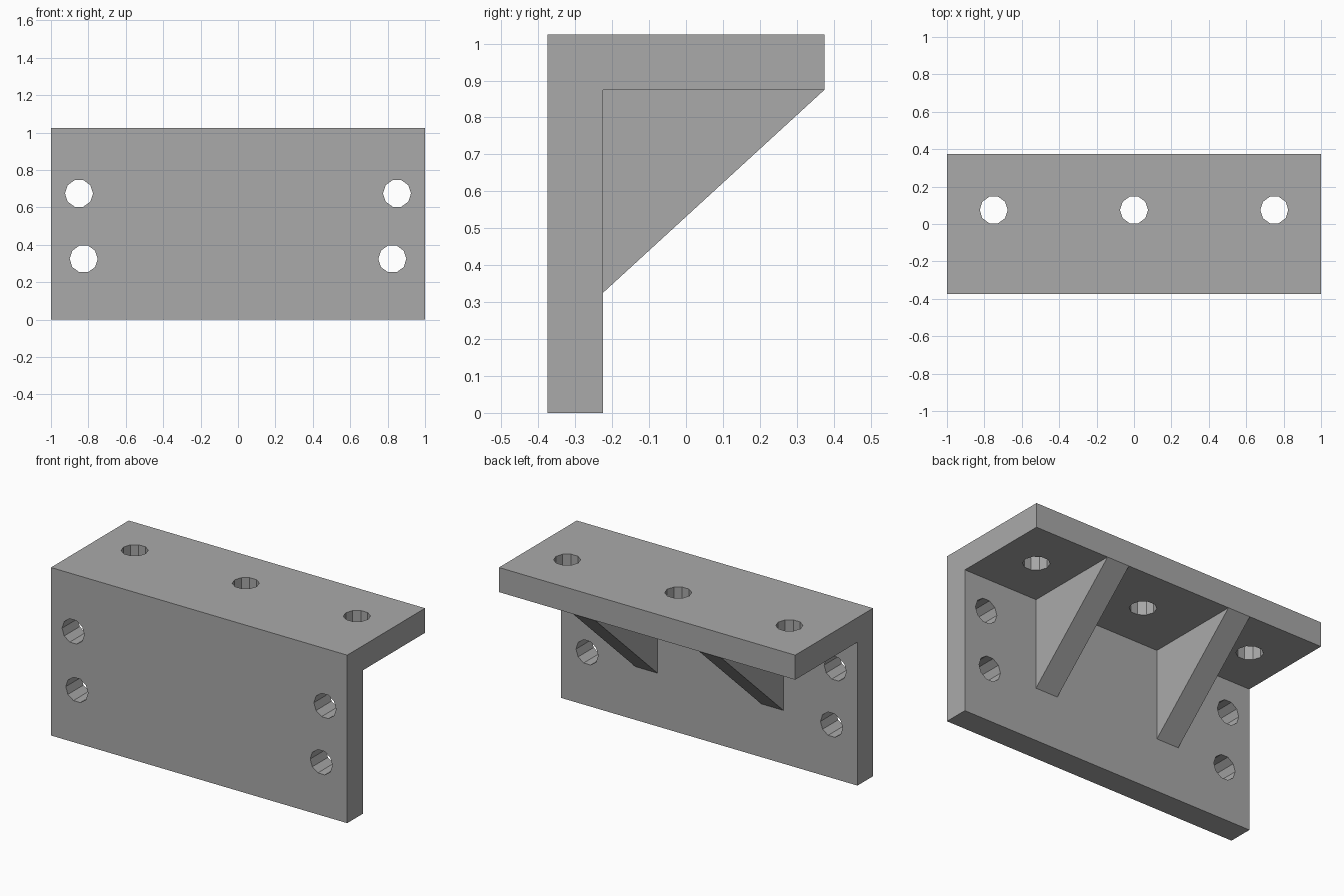
import bpy
import bmesh
from math import pi
from mathutils import Matrix, Vector

cube = bpy.data.objects.get("Cube")
if cube:
    bpy.data.objects.remove(cube, do_unlink=True)

# Sizes
FRONT, BACK = -0.375, 0.375
HEIGHT, THICK = 1.025, 0.15
WALL_BACK = FRONT + THICK
SHELF_BOTTOM = HEIGHT - THICK
HOLE_RADIUS, HOLE_SIDES = 0.075, 10

grey = bpy.data.materials.new("plain_grey")
grey.use_nodes = True
colour = (0.4, 0.4, 0.4, 1)
grey.diffuse_color = colour
grey.node_tree.nodes["Principled BSDF"].inputs["Base Color"].default_value = colour


def make_object(name, bm):
    bmesh.ops.recalc_face_normals(bm, faces=bm.faces)
    mesh = bpy.data.meshes.new(name)
    bm.to_mesh(mesh)
    bm.free()
    mesh.materials.append(grey)
    obj = bpy.data.objects.new(name, mesh)
    bpy.context.collection.objects.link(obj)
    return obj


def extrude_profile(name, profile, x_min, x_max):
    """Sweep a side profile of (y, z) points along x."""
    bm = bmesh.new()
    face = bm.faces.new([bm.verts.new((x_min, y, z)) for y, z in profile])
    swept = bmesh.ops.extrude_face_region(bm, geom=[face])
    verts = [v for v in swept["geom"] if isinstance(v, bmesh.types.BMVert)]
    bmesh.ops.translate(bm, verts=verts, vec=Vector((x_max - x_min, 0, 0)))
    return make_object(name, bm)


def add_drill(bm, centre, rotation):
    bmesh.ops.create_cone(bm, cap_ends=True, segments=HOLE_SIDES,
                          radius1=HOLE_RADIUS, radius2=HOLE_RADIUS,
                          depth=THICK * 2,
                          matrix=Matrix.Translation(centre) @ rotation)


# L-shaped bracket: front wall and top shelf
bracket = extrude_profile("bracket", [
    (FRONT, 0), (WALL_BACK, 0), (WALL_BACK, SHELF_BOTTOM),
    (BACK, SHELF_BOTTOM), (BACK, HEIGHT), (FRONT, HEIGHT)], -1, 1)

# Screw holes: four through the wall, three through the shelf
drills = bmesh.new()
upright = Matrix.Rotation(pi / 2, 4, "Z")
flat = Matrix.Rotation(pi / 2, 4, "X") @ upright
for side in (-1, 1):
    for x, z in ((0.85, 0.675), (0.825, 0.325)):
        add_drill(drills, (side * x, FRONT + THICK / 2, z), flat)
for x in (-0.75, 0, 0.75):
    add_drill(drills, (x, 0.075, HEIGHT - THICK / 2), upright)
# Turn each drill so that a corner points sideways along x
cutter = make_object("hole_cutter", drills)
cutter.hide_render = True

boolean = bracket.modifiers.new("holes", "BOOLEAN")
boolean.operation = "DIFFERENCE"
boolean.solver = "EXACT"
boolean.object = cutter
bpy.context.view_layer.objects.active = bracket
bpy.ops.object.modifier_apply(modifier=boolean.name)
bpy.data.objects.remove(cutter, do_unlink=True)

# Triangular ribs bracing the shelf against the wall
rib_profile = [(WALL_BACK, 0.325), (BACK, SHELF_BOTTOM), (WALL_BACK, SHELF_BOTTOM)]
for name, x in (("left_rib", 0.35), ("right_rib", -0.5)):
    extrude_profile(name, rib_profile, x, x + THICK)
